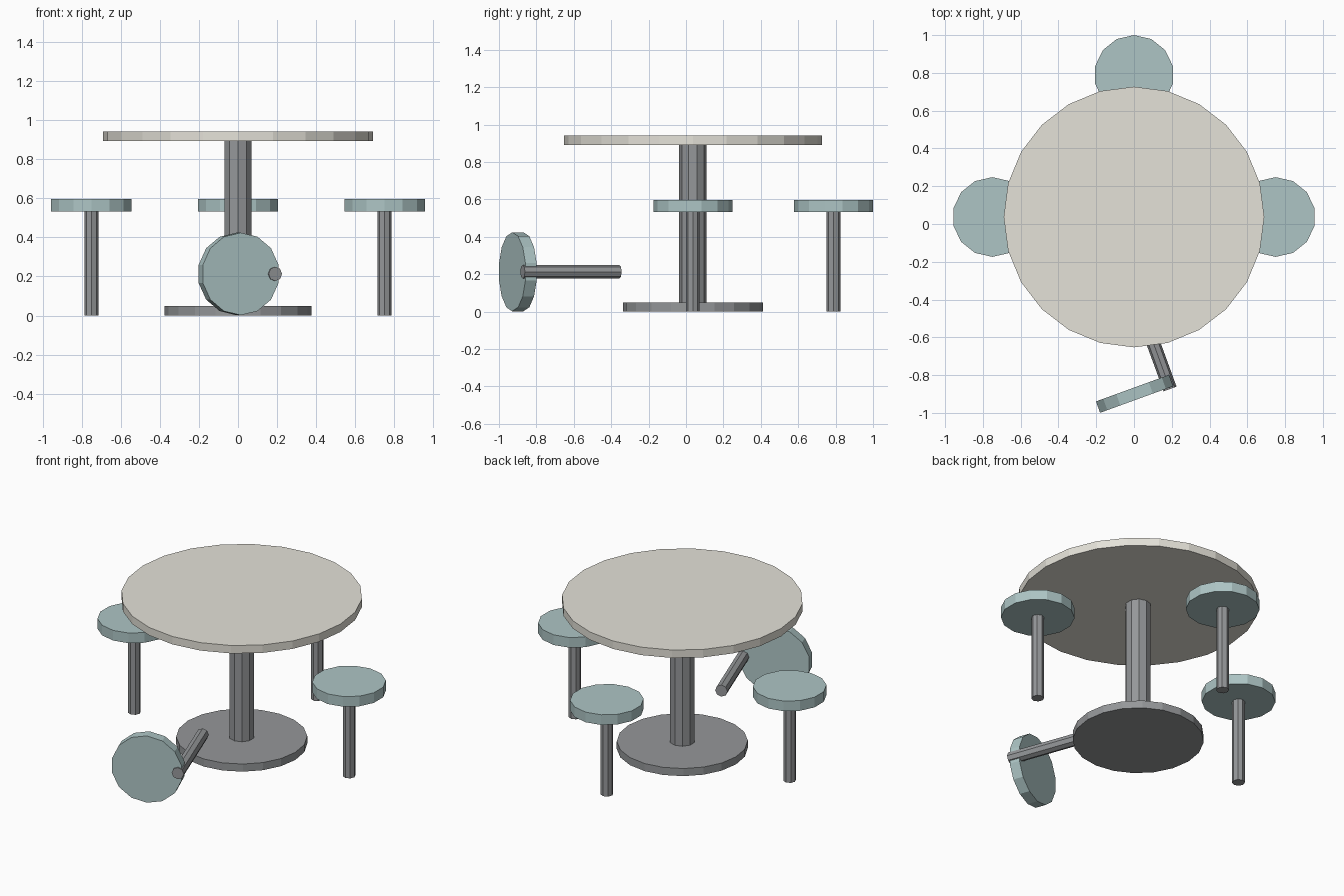
import bpy
from math import radians

if "Cube" in bpy.data.objects:
    bpy.data.objects.remove(bpy.data.objects["Cube"])


def material(name, rgb):
    m = bpy.data.materials.new(name)
    m.diffuse_color = (*rgb, 1)
    m.use_nodes = True
    m.node_tree.nodes["Principled BSDF"].inputs["Base Color"].default_value = m.diffuse_color
    return m


TOP = material("cream", (0.78, 0.76, 0.69))
SEAT = material("teal", (0.42, 0.56, 0.56))
METAL = material("dark_metal", (0.30, 0.31, 0.32))
CY = 0.037  # table centre in y


def disc(name, sides, radius, depth, loc, mat, rot=(0, 0, 0)):
    bpy.ops.mesh.primitive_cylinder_add(vertices=sides, radius=radius, depth=depth,
                                        location=loc, rotation=rot)
    ob = bpy.context.object
    ob.name = name
    ob.data.materials.append(mat)
    return ob


# Table: foot plate, column, round top
disc("table_base", 20, 0.375, 0.048, (0, CY, 0.024), METAL)
disc("table_column", 10, 0.0735, 0.85, (0, CY, 0.467), METAL)
disc("table_top", 24, 0.69, 0.05, (0, CY, 0.917), TOP)

# Three upright stools
for side, x, y in (("left", -0.75, CY), ("right", 0.75, CY), ("back", 0, CY + 0.752)):
    disc(side + "_stool_leg", 8, 0.0365, 0.55, (x, y, 0.275), METAL)
    disc(side + "_stool_seat", 14, 0.211, 0.064, (x, y, 0.565), SEAT)

# Tipped-over stool: seat on its edge, leg lying beside it
tipped = (radians(90), 0, radians(20))
disc("tipped_stool_seat", 14, 0.211, 0.064, (0.003, -0.899, 0.213), SEAT, tipped)
disc("tipped_stool_leg", 8, 0.0365, 0.55, (0.097, -0.615, 0.213), METAL, tipped)
